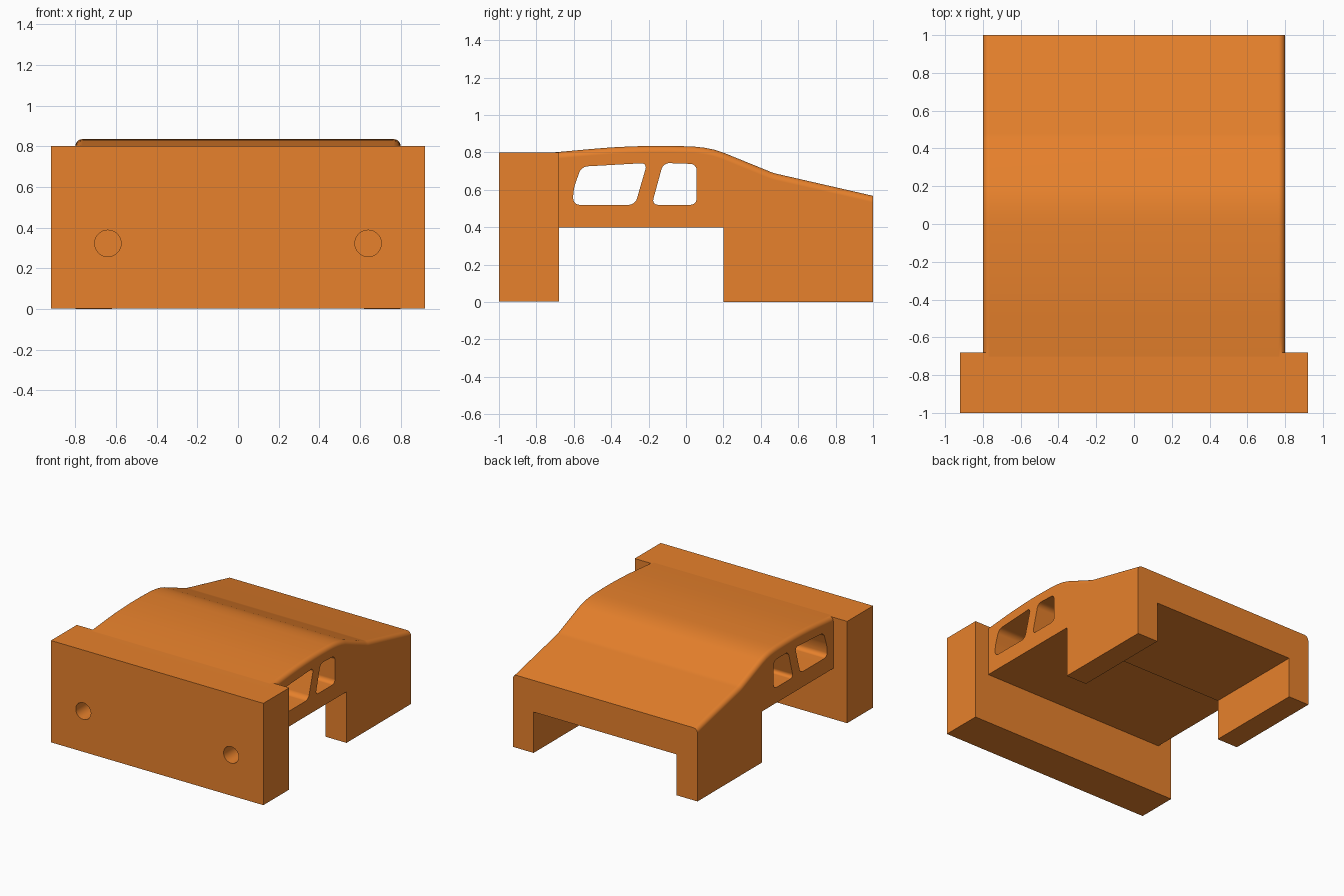
import bpy, bmesh
from math import radians

if "Cube" in bpy.data.objects:
    bpy.data.objects.remove(bpy.data.objects["Cube"])

orange = bpy.data.materials.new("orange")
orange.diffuse_color = (0.8, 0.22, 0.025, 1)
orange.use_nodes = True
orange.node_tree.nodes["Principled BSDF"].inputs["Base Color"].default_value = orange.diffuse_color


def prism(name, profile, half_width, radius=0, pick=None):
    """Extrude a (y, z) profile along x; round the edges chosen by pick."""
    bm = bmesh.new()
    face = bm.faces.new([bm.verts.new((-half_width, y, z)) for y, z in profile])
    new = bmesh.ops.extrude_face_region(bm, geom=[face])["geom"]
    verts = [g for g in new if isinstance(g, bmesh.types.BMVert)]
    bmesh.ops.translate(bm, verts=verts, vec=(2 * half_width, 0, 0))
    bmesh.ops.recalc_face_normals(bm, faces=bm.faces)
    if radius:
        edges = [e for e in bm.edges if pick(*(v.co for v in e.verts))]
        bmesh.ops.bevel(bm, geom=edges, offset=radius, offset_type='OFFSET',
                        segments=6, profile=0.5, affect='EDGES')
    mesh = bpy.data.meshes.new(name)
    bm.to_mesh(mesh)
    bm.free()
    mesh.materials.append(orange)
    ob = bpy.data.objects.new(name, mesh)
    bpy.context.collection.objects.link(ob)
    return ob


def box(name, half_width, y0, y1, z0, z1):
    return prism(name, [(y0, z0), (y1, z0), (y1, z1), (y0, z1)], half_width)


def combine(target, other, operation):
    """Apply a boolean and remove the helper."""
    mod = target.modifiers.new("boolean", 'BOOLEAN')
    mod.operation, mod.object, mod.solver = operation, other, 'EXACT'
    bpy.context.view_layer.objects.active = target
    bpy.ops.object.modifier_apply(modifier=mod.name)
    bpy.data.objects.remove(other)


# cab body with curved roof and rounded roof sides
roof = [(1, .568), (.48, .687), (.45, .697), (.2, .799), (.15, .815), (.1, .825),
        (.05, .8305), (0, .833), (-.1, .835), (-.2, .835), (-.3, .832),
        (-.4, .827), (-.5, .819), (-.6, .81), (-.7, .801), (-.75, .79)]
body = prism("cab_body", [(-.75, .4), (.2, .4), (.2, 0), (1, 0)] + roof, 0.8, 0.035,
             lambda a, b: abs(a.x - b.x) < 1e-5 and min(a.z, b.z) > 0.5)

# channel between the rear legs
combine(body, box("channel_cutter", 0.62, 0, 1.2, -0.2, 0.32), 'DIFFERENCE')

# two rounded windows running through the cab
windows = [
    [(-.603, .52), (-.603, .60), (-.56, .724), (-.207, .744), (-.272, .52)],
    [(-.183, .52), (-.122, .744), (.057, .738), (.057, .52)],
]
for outline in windows:
    cutter = prism("window_cutter", outline, 1, 0.033,
                   lambda a, b: abs(a.x - b.x) > 1)
    combine(body, cutter, 'DIFFERENCE')

# wide front block
combine(body, box("front_block", 0.92, -1, -0.68, 0.003, 0.8), 'UNION')

# blind round holes in the front face
for side in (-1, 1):
    bpy.ops.mesh.primitive_cylinder_add(vertices=48, radius=0.065, depth=0.4,
                                        location=(side * 0.64, -1, 0.322),
                                        rotation=(radians(90), 0, 0))
    hole = bpy.context.object
    hole.data.materials.append(orange)
    combine(body, hole, 'DIFFERENCE')

# smooth roof and fillets, crisp corners
bpy.ops.object.select_all(action='DESELECT')
body.select_set(True)
bpy.context.view_layer.objects.active = body
bpy.ops.object.shade_smooth_by_angle(angle=radians(30))
weighted = body.modifiers.new("weighted_normals", 'WEIGHTED_NORMAL')
weighted.keep_sharp = True
